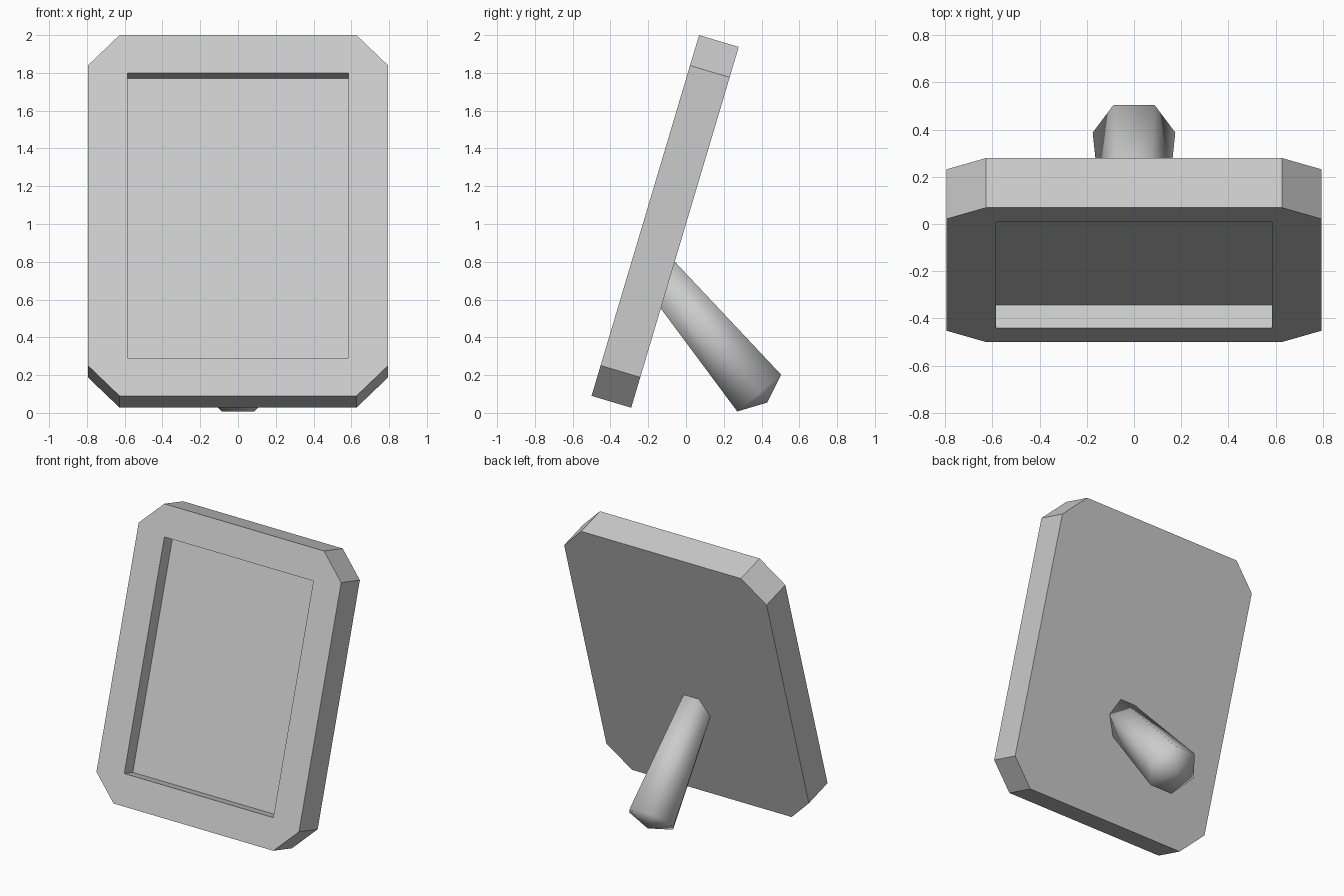
import bpy, bmesh
from math import radians, cos, sin, pi

if "Cube" in bpy.data.objects:
    bpy.data.objects.remove(bpy.data.objects["Cube"])

TILT = radians(-16.6)
ORIGIN = (0, -0.50, 0.09)      # bottom front edge of the leaning frame
W, H, T = 0.795, 1.993, 0.219  # half width, height, thickness
CUT, BORDER, DEPTH = 0.168, 0.21, 0.10


def finish(bm, name, loc, rot_x):
    bmesh.ops.recalc_face_normals(bm, faces=bm.faces)
    me = bpy.data.meshes.new(name)
    bm.to_mesh(me)
    bm.free()
    ob = bpy.data.objects.new(name, me)
    bpy.context.collection.objects.link(ob)
    ob.location = loc
    ob.rotation_euler = (rot_x, 0, 0)
    return ob


def slab(name, outline, y0, y1):
    """Extrude an x/z outline from y0 to y1, leaning with the frame."""
    bm = bmesh.new()
    face = bm.faces.new([bm.verts.new((x, y0, z)) for x, z in outline])
    ext = bmesh.ops.extrude_face_region(bm, geom=[face])["geom"]
    bmesh.ops.translate(bm, vec=(0, y1 - y0, 0),
                        verts=[v for v in ext if isinstance(v, bmesh.types.BMVert)])
    return finish(bm, name, ORIGIN, TILT)


# Picture frame with clipped corners
right = [(W - CUT, 0), (W, CUT), (W, H - CUT), (W - CUT, H)]
frame = slab("frame", right + [(-x, z) for x, z in reversed(right)], 0, T)

# Recessed picture area
w = W - BORDER
cutter = slab("recess_cutter", [(-w, BORDER), (w, BORDER), (w, H - BORDER), (-w, H - BORDER)],
              -0.1, DEPTH)
cutter.hide_render = True
cutter.hide_set(True)
cutter.display_type = 'WIRE'
mod = frame.modifiers.new("recess", 'BOOLEAN')
mod.operation = 'DIFFERENCE'
mod.solver = 'EXACT'
mod.object = cutter

# Rear prop leg: tapered hexagonal rod with a pointed foot
bm = bmesh.new()
rings = [[bm.verts.new((r * cos(k * pi / 3), r * sin(k * pi / 3), z)) for k in range(6)]
         for r, z in ((0.12, -0.82), (0.175, 0))]
tip = bm.verts.new((0, 0, 0.066))
bm.faces.new(rings[0])
for k in range(6):
    n = (k + 1) % 6
    bm.faces.new((rings[0][k], rings[0][n], rings[1][n], rings[1][k]))
    bm.faces.new((rings[1][k], rings[1][n], tip))
for f in bm.faces:
    f.smooth = True
finish(bm, "prop_leg", (0, 0.3875, 0.105), radians(-140.07))
